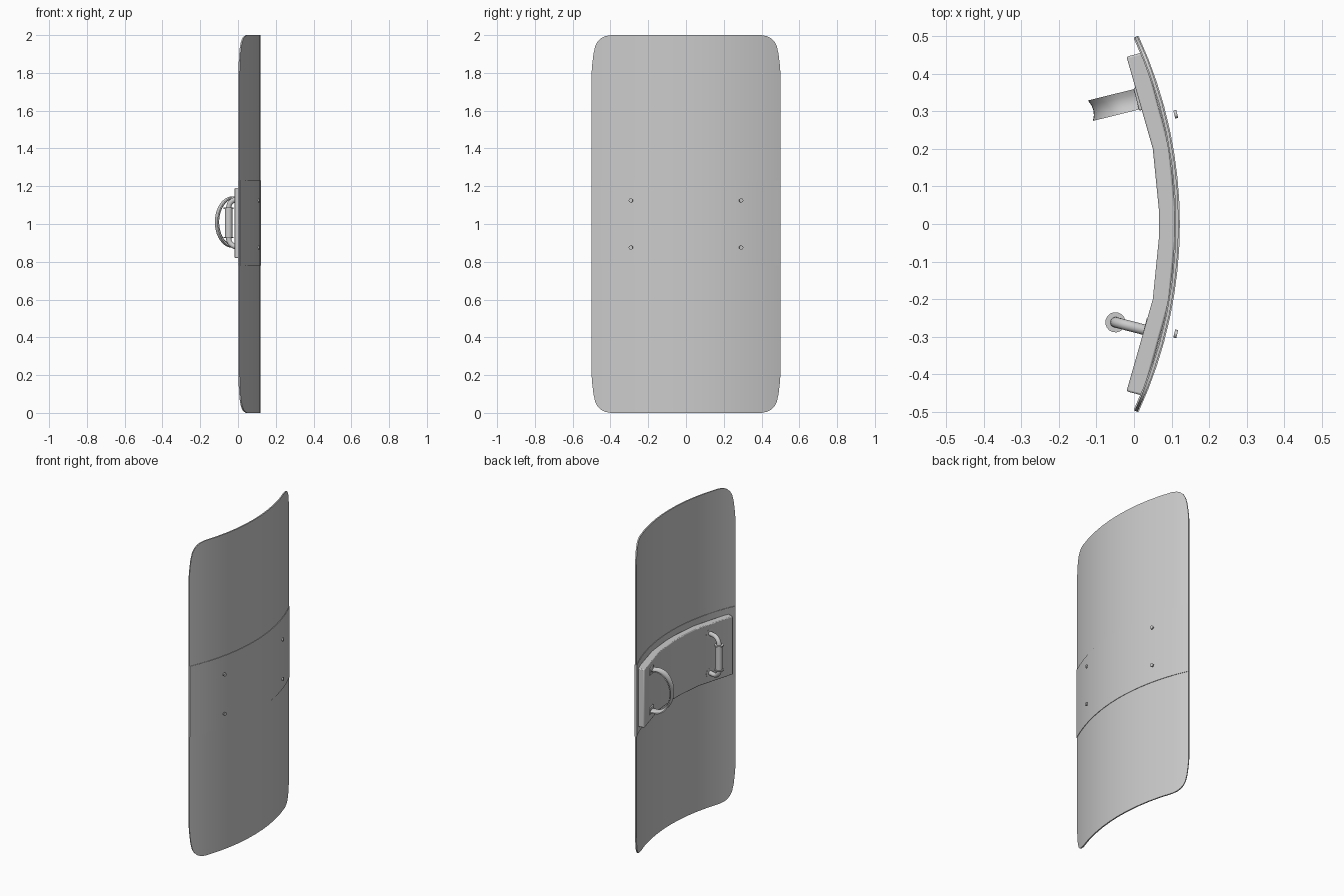
import bpy, bmesh, math
from mathutils import Vector

if "Cube" in bpy.data.objects:
    bpy.data.objects.remove(bpy.data.objects["Cube"])

R, APEX = 1.19, 0.119          # curvature of the shield and its foremost x


def loft(name, sections, angle=35, bevel=0):
    """Skin a row of closed sections and cap both ends."""
    bm = bmesh.new()
    rings = [[bm.verts.new(p) for p in s] for s in sections]
    n = len(rings[0])
    for a, b in zip(rings, rings[1:]):
        for i in range(n):
            j = (i + 1) % n
            bm.faces.new((a[i], a[j], b[j], b[i]))
    bm.faces.new(rings[0])
    bm.faces.new(rings[-1])
    bmesh.ops.recalc_face_normals(bm, faces=bm.faces)
    me = bpy.data.meshes.new(name)
    bm.to_mesh(me)
    bm.free()
    ob = bpy.data.objects.new(name, me)
    bpy.context.collection.objects.link(ob)
    me.shade_smooth()
    me.set_sharp_from_angle(angle=math.radians(angle))
    if bevel:
        m = ob.modifiers.new("Bevel", "BEVEL")
        m.width, m.segments = bevel, 2
    return ob


def curved_plate(name, ys_heights, offset, thick):
    """Sheet wrapped on the shield arc; ys_heights = (y, z0, z1)."""
    secs = []
    for y, z0, z1 in ys_heights:
        a = math.asin(y / R)
        pts = []
        for r in (R + offset, R + offset - thick):
            pts.append((APEX - R + r * math.cos(a), r * math.sin(a)))
        (xo, yo), (xi, yi) = pts
        secs.append([(xo, yo, z0), (xo, yo, z1), (xi, yi, z1), (xi, yi, z0)])
    return loft(name, secs)


def tube(name, path, radius, sides=16):
    """Round bar along a path of points."""
    path = [Vector(p) for p in path]
    secs = []
    for i, p in enumerate(path):
        t = (path[min(i + 1, len(path) - 1)] - path[max(i - 1, 0)]).normalized()
        side = t.cross(Vector((0.25, 0.97, 0))).normalized()
        if abs(t.z) < 0.01:
            side = Vector((0, 0, 1))
        up = t.cross(side)
        if i and up.dot(last) < 0:
            side, up = -side, -up
        last = up
        secs.append([p + radius * (math.cos(k * math.tau / sides) * side +
                                   math.sin(k * math.tau / sides) * up) for k in range(sides)])
    return loft(name, secs)


# Shield sheet with rounded corners
corner = [(0.40, 0), (0.43, .006), (0.45, .016), (0.468, .034), (0.481, .06),
          (0.49, .1), (0.496, .15), (0.5, .2)]
half = [(0.08 * i, 0) for i in range(1, 5)] + corner
cols = [(-y, d) for y, d in reversed(half)] + [(0, 0)] + half
curved_plate("shield_sheet", [(y, d, 2 - d) for y, d in cols], 0, 0.008)

# Reinforcing band around the middle
curved_plate("middle_band", [(-0.499 + 0.998 * i / 16, 0.78, 1.23) for i in range(17)], 0.003, 0.014)

# Foam pad on the inner side
inner = [(-0.02, 0.445), (0.05, 0.2), (0.066, 0.04)]
outer = [(0.025, 0.457), (0.094, 0.207), (0.11, 0.042)]
pad = list(zip(inner, outer))
pad = [((a, -b), (c, -d)) for (a, b), (c, d) in pad] + pad[::-1]
loft("arm_pad", [[(*i, 0.82), (*i, 1.19), (*o, 1.19), (*o, 0.82)] for i, o in pad],
     angle=30, bevel=0.005)

# Rivets on the outer face
for s in (-1, 1):
    for z in (0.875, 1.125):
        d = Vector((0.97, 0.25 * s, 0))
        c = Vector((0.111, 0.292 * s, z))
        tube("rivet", [c - d * 0.004, c + d * 0.004], 0.011, 12)

# Grip handle: bar with two elbows, sleeve, collars and base discs
base, d = Vector((0.034, -0.283, 0)), Vector((-0.97, 0.25, 0))
reach, bend, low, high = 0.086, 0.045, 0.88, 1.13
arc = [(reach - bend + bend * math.sin(t), low + bend - bend * math.cos(t))
       for t in [i * math.pi / 12 for i in range(7)]]
prof = [(-0.01, low)] + arc
prof += [(u, low + high - z) for u, z in reversed(prof)]
tube("grip_bar", [base + d * u + Vector((0, 0, z)) for u, z in prof], 0.014)
axis = base + d * reach
tube("grip_sleeve", [axis + Vector((0, 0, z)) for z in (0.925, 1.085)], 0.02)
for z in (0.925, 1.08):
    tube("grip_collar", [axis + Vector((0, 0, z)), axis + Vector((0, 0, z + 0.007))], 0.027)
for z in (low, high):
    c = base + Vector((0, 0, z))
    tube("grip_base", [c - d * 0.008, c + d * 0.008], 0.03)

# Arm strap: bowed flat band in a D shape
root, d, w = Vector((0.016, 0.334, 0)), Vector((-0.97, -0.24, 0)), Vector((-0.24, 0.97, 0))
secs = []
angles = [math.pi * i / 20 for i in range(21)]
for t in [None] + angles + [None]:
    if t is None:
        u, v, n = -0.01, (-0.125 if not secs else 0.125), Vector((0, 0, -1 if not secs else 1))
    else:
        u, v = 0.04 + 0.088 * math.sin(t), -0.128 * math.cos(t)
        n = (d * math.sin(t) - Vector((0, 0, math.cos(t)))).normalized()
    c = root + d * u + Vector((0, 0, 1.01 + v))
    bow = [(-0.028, 0.008), (-0.014, 0.002), (0, 0), (0.014, 0.002), (0.028, 0.008)]
    secs.append([c + w * a + n * b for a, b in bow] +
                [c + w * a + n * (b - 0.007) for a, b in reversed(bow)])
loft("arm_strap", secs)

# Strap mounting plates
for z in (0.885, 1.135):
    secs = []
    for u in (-0.012, 0.01):
        c = root + d * u
        secs.append([c + w * (0.031 * a) + Vector((0, 0, z + 0.022 * b))
                     for a, b in ((-1, -1), (1, -1), (1, 1), (-1, 1))])
    loft("strap_mount", secs, bevel=0.003)
